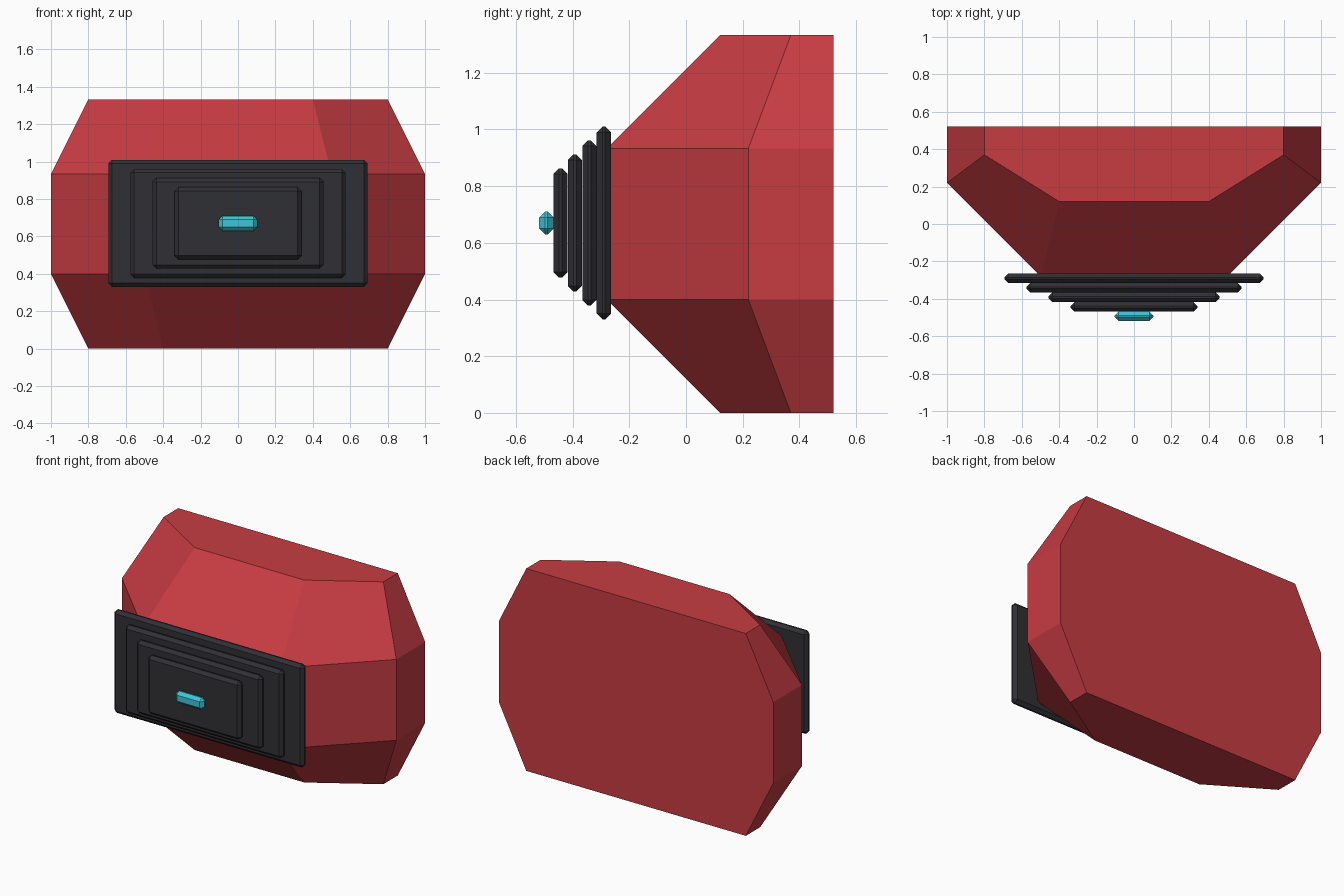
import bpy, bmesh

if "Cube" in bpy.data.objects:
    bpy.data.objects.remove(bpy.data.objects["Cube"])


def material(name, rgb):
    m = bpy.data.materials.new(name)
    m.use_nodes = True
    m.diffuse_color = (*rgb, 1)
    m.node_tree.nodes["Principled BSDF"].inputs["Base Color"].default_value = (*rgb, 1)
    return m


RED = material("red", (0.57, 0.045, 0.055))
DARK = material("charcoal", (0.03, 0.03, 0.036))
CYAN = material("cyan", (0.05, 0.56, 0.68))


def finish(bm, name, mat):
    bmesh.ops.recalc_face_normals(bm, faces=bm.faces)
    mesh = bpy.data.meshes.new(name)
    bm.to_mesh(mesh)
    bm.free()
    mesh.materials.append(mat)
    obj = bpy.data.objects.new(name, mesh)
    bpy.context.collection.objects.link(obj)
    return obj


def body():
    # Half outlines are mirrored in x, then lofted through four heights
    cap = [(0.4, 0.12), (0.8, 0.37), (0.8, 0.52)]
    waist = [(0.5, -0.28), (1, 0.22), (1, 0.52)]
    bm = bmesh.new()
    rings = []
    for z, half in ((0, cap), (0.4, waist), (0.933, waist), (1.333, cap)):
        outline = half + [(-x, y) for x, y in reversed(half)]
        rings.append([bm.verts.new((x, y, z)) for x, y in outline])
    n = len(rings[0])
    for low, high in zip(rings, rings[1:]):
        for i in range(n):
            j = (i + 1) % n
            bm.faces.new((low[i], low[j], high[j], high[i]))
    bm.faces.new(rings[0])
    bm.faces.new(rings[-1])
    # Merge the flat back into one face
    bmesh.ops.dissolve_limit(bm, angle_limit=0.001, verts=bm.verts, edges=bm.edges)
    finish(bm, "body", RED)


def plate(name, half_x, half_z, y, mat, depth=0.05, chamfer=0.02):
    bm = bmesh.new()
    bmesh.ops.create_cube(bm, size=2)
    for v in bm.verts:
        v.co = (v.co.x * half_x, y + v.co.y * depth / 2, 0.67 + v.co.z * half_z)
    bmesh.ops.bevel(bm, geom=bm.edges[:], offset=chamfer, segments=1, affect="EDGES")
    finish(bm, name, mat)


body()
# Stepped front panel, each layer smaller than the one behind
for i in range(4):
    plate(f"panel_step_{i + 1}", 0.693 - 0.118 * i, 0.34 - 0.049 * i, -0.29 - 0.051 * i, DARK)
plate("button", 0.103, 0.04, -0.493, CYAN)
